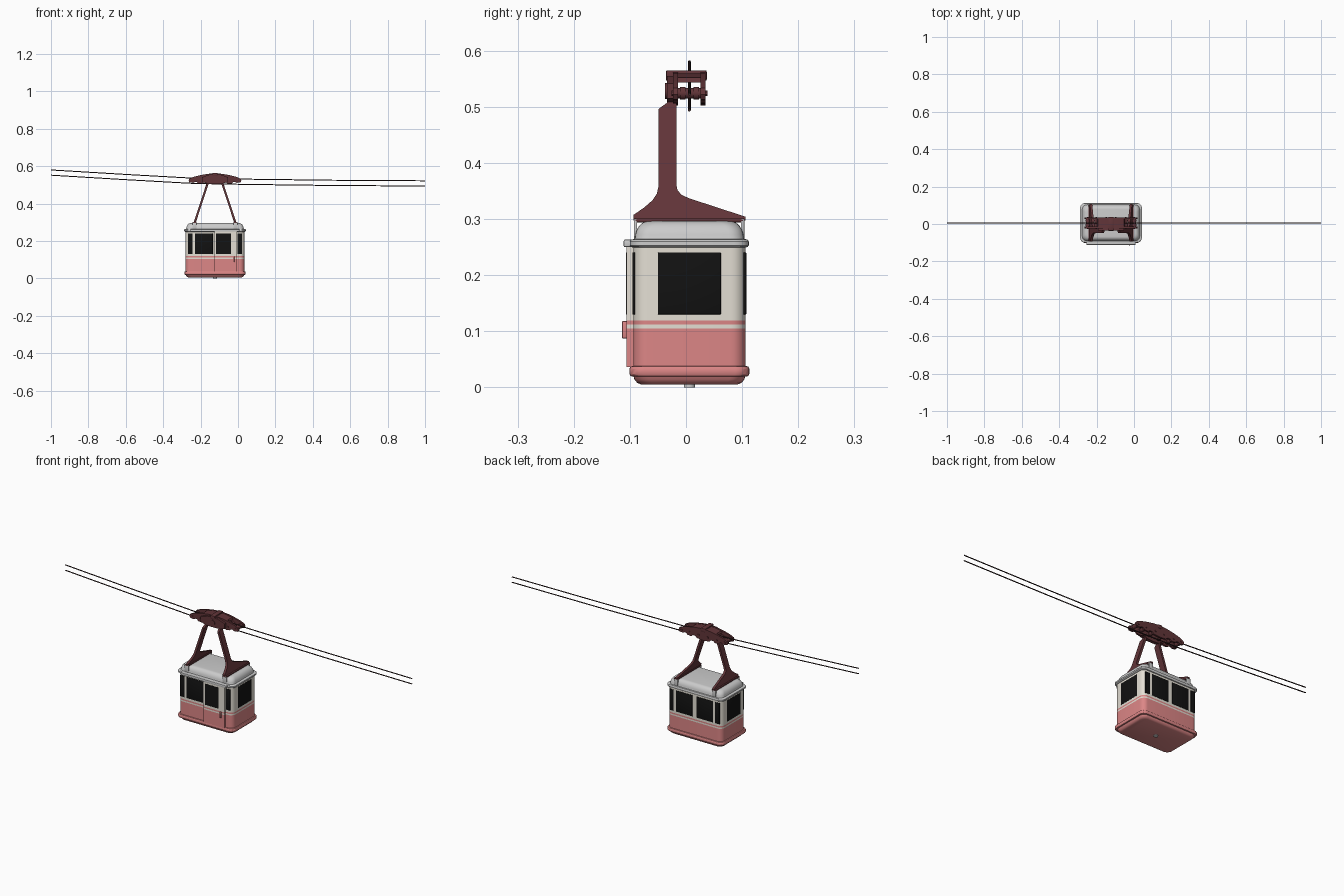
import bpy, bmesh
from math import sin, cos, pi
from mathutils import Vector, Matrix

if "Cube" in bpy.data.objects:
    bpy.data.objects.remove(bpy.data.objects["Cube"])

CX, CY = -0.123, 0.006          # cabin centre


def material(name, rgb):
    m = bpy.data.materials.new(name)
    m.diffuse_color = (*rgb, 1)
    m.use_nodes = True
    m.node_tree.nodes["Principled BSDF"].inputs["Base Color"].default_value = m.diffuse_color
    return m


RED = material("red_paint", (0.72, 0.24, 0.24))
CREAM = material("cream_paint", (0.78, 0.74, 0.66))
BROWN = material("brown_steel", (0.12, 0.035, 0.04))
GLASS = material("dark_glass", (0.006, 0.006, 0.006))
ROOF = material("roof_grey", (0.62, 0.62, 0.62))
CABLE = material("cable_steel", (0.04, 0.02, 0.02))


def finish(bm, name, mat, smooth=True):
    bmesh.ops.recalc_face_normals(bm, faces=bm.faces)
    me = bpy.data.meshes.new(name)
    bm.to_mesh(me)
    bm.free()
    ob = bpy.data.objects.new(name, me)
    bpy.context.collection.objects.link(ob)
    me.materials.append(mat)
    if smooth:
        bpy.ops.object.select_all(action='DESELECT')
        ob.select_set(True)
        bpy.context.view_layer.objects.active = ob
        bpy.ops.object.shade_smooth_by_angle(angle=0.6)
    return ob


def loft(name, levels, mat, radius=0.026, seg=6):
    """Stack of rounded rectangles; each level is (z, half x, half y)."""
    bm = bmesh.new()
    rings = []
    for z, hx, hy in levels:
        ring = []
        for k, (sx, sy) in enumerate([(1, 1), (-1, 1), (-1, -1), (1, -1)]):
            for i in range(seg + 1):
                a = (k + i / seg) * pi / 2
                ring.append(bm.verts.new((CX + sx * (hx - radius) + radius * cos(a),
                                          CY + sy * (hy - radius) + radius * sin(a), z)))
        rings.append(ring)
    n = len(rings[0])
    for lo, hi in zip(rings, rings[1:]):
        for i in range(n):
            bm.faces.new((lo[i], lo[(i + 1) % n], hi[(i + 1) % n], hi[i]))
    bm.faces.new(rings[0])
    bm.faces.new(rings[-1])
    return finish(bm, name, mat)


def box(name, x, y, z, mat, bevel=0.0):
    bm = bmesh.new()
    bmesh.ops.create_cube(bm, size=1)
    for v in bm.verts:
        v.co = Vector([(r[0] + r[1]) / 2 + c * (r[1] - r[0]) for r, c in zip((x, y, z), v.co)])
    if bevel:
        bmesh.ops.bevel(bm, geom=bm.edges[:], offset=bevel, segments=2, profile=0.5, affect='EDGES')
    return finish(bm, name, mat)


def extrude(name, pts, place, d0, d1, mat):
    """Extrude a 2D profile between two depths; place maps (u, v, depth) to 3D."""
    bm = bmesh.new()
    a = [bm.verts.new(place(u, v, d0)) for u, v in pts]
    b = [bm.verts.new(place(u, v, d1)) for u, v in pts]
    bm.faces.new(a)
    bm.faces.new(b)
    for i in range(len(pts)):
        j = (i + 1) % len(pts)
        bm.faces.new((a[i], a[j], b[j], b[i]))
    return finish(bm, name, mat)


def rod(name, centre, r, length, mat, axis='Y', sides=20):
    bm = bmesh.new()
    bmesh.ops.create_cone(bm, cap_ends=True, segments=sides, radius1=r, radius2=r, depth=length)
    m = Matrix.Translation(centre)
    if axis == 'Y':
        m = m @ Matrix.Rotation(pi / 2, 4, 'X')
    bmesh.ops.transform(bm, matrix=m, verts=bm.verts)
    return finish(bm, name, mat)


# Cabin shell: underside, bumper, painted bands, upper walls
HX, HY = 0.157, 0.1
loft("underside", [(0.005, HX - 0.014, 0.086), (0.008, HX - 0.008, 0.093), (0.014, HX - 0.003, 0.098),
                   (0.022, HX, HY)], RED)
loft("bumper", [(0.019, HX, HY), (0.020, HX + 0.005, HY + 0.005), (0.024, HX + 0.007, HY + 0.007),
                (0.033, HX + 0.007, HY + 0.007), (0.037, HX + 0.005, HY + 0.005), (0.038, HX, HY)], RED)
loft("lower_wall", [(0.03, HX, HY), (0.105, HX, HY)], RED)
loft("white_stripe", [(0.105, HX, HY), (0.112, HX, HY)], CREAM)
loft("red_stripe", [(0.112, HX, HY), (0.119, HX, HY)], RED)
loft("upper_wall", [(0.119, HX, HY), (0.255, HX, HY)], CREAM)
rod("floor_drain", (CX, CY, 0.004), 0.01, 0.008, ROOF, 'Z')

# Roof rim and dome
loft("roof_rim", [(0.249, HX, HY), (0.250, HX + 0.005, HY + 0.004), (0.253, HX + 0.008, HY + 0.006),
                  (0.260, HX + 0.008, HY + 0.006), (0.263, HX + 0.005, HY + 0.004), (0.264, HX, HY)], ROOF)
loft("roof_dome", [(0.262, HX - 0.002, 0.098)] +
     [(0.264 + 0.032 * sin(t * pi / 12), HX - 0.028 + 0.025 * cos(t * pi / 12),
       0.074 + 0.023 * cos(t * pi / 12)) for t in range(7)], ROOF)

# Windows: long sides and both ends
ZW = (0.13, 0.24)
SPANS = [(0.012, 0.107), (0.12, 0.144)]
for label, y in (("front", (-0.0955, -0.088)), ("back", (0.1, 0.1075))):
    for s in (-1, 1):
        for i, (a, b) in enumerate(SPANS):
            if label == "front" and s == 1 and i == 0:
                continue                      # the door sits here
            box(f"{label}_window", sorted((CX + s * a, CX + s * b)), y, ZW, GLASS, 0.0008)
for s in (-1, 1):
    box("end_window", sorted((CX + s * (HX - 0.006), CX + s * (HX + 0.001))), (-0.05, 0.062), ZW, GLASS, 0.0008)

# Sliding door with window, handle and rail
DX, DY = (-0.126, -0.005), (-0.106, -0.09)
for name, z, mat in (("door_lower", (0.036, 0.105), RED), ("door_white_stripe", (0.105, 0.112), CREAM),
                     ("door_red_stripe", (0.112, 0.119), RED), ("door_upper", (0.119, 0.252), CREAM)):
    box(name, DX, DY, z, mat)
box("door_window", (-0.117, -0.037), (-0.1065, -0.1), ZW, GLASS)
box("door_handle", (-0.028, -0.02), (-0.114, -0.105), (0.087, 0.118), RED, 0.002)
box("door_rail", (-0.255, 0.009), (-0.111, -0.094), (0.25, 0.263), ROOF, 0.002)

# Slanted hanger arms with flared feet
ARM = [(-0.094, 0.297), (0.106, 0.297), (0.106, 0.304), (0.06, 0.319), (0.005, 0.337), (-0.008, 0.343),
       (-0.015, 0.351), (-0.017, 0.36), (-0.017, 0.545), (-0.034, 0.545), (-0.034, 0.507), (-0.049, 0.496),
       (-0.049, 0.358), (-0.052, 0.345), (-0.06, 0.333), (-0.075, 0.32), (-0.094, 0.307)]
for s in (-1, 1):
    lean = lambda u, v, d, s=s: (CX + s * (0.109 - (v - 0.297) * 0.33 + d), u, v)
    extrude("hanger_arm", ARM, lean, -0.006, 0.006, BROWN)
    foot = sorted((CX + s * 0.098, CX + s * 0.121))
    box("arm_foot", foot, (-0.092, 0.104), (0.294, 0.301), BROWN, 0.002)
    for y in (-0.09, 0.101):
        box("roof_bracket", foot, (y - 0.003, y + 0.003), (0.258, 0.3), ROOF, 0.001)

# Carriage: arched side plates
HALF = [(0, 0.562), (0.04, 0.559), (0.08, 0.552), (0.115, 0.543), (0.137, 0.533), (0.141, 0.522),
        (0.136, 0.513), (0.115, 0.511), (0.108, 0.516), (0.098, 0.516), (0.09, 0.508), (0.068, 0.506),
        (0.06, 0.514), (0.045, 0.514), (0.036, 0.505), (0, 0.502)]
ARCH = HALF + [(-x, z) for x, z in HALF[-2:0:-1]]
flat = lambda u, v, d: (CX + u, d, v)
for y0 in (-0.023, 0.026):
    extrude("carriage_plate", ARCH, flat, y0, y0 + 0.009, BROWN)
extrude("carriage_cover", [(-0.075, 0.543), (0.075, 0.543), (0.07, 0.552), (0.03, 0.559), (-0.03, 0.559),
                           (-0.07, 0.552)], flat, -0.016, 0.028, BROWN)
extrude("hanger_plate", [(-0.07, 0.515), (-0.03, 0.505), (0.03, 0.505), (0.07, 0.515), (0.07, 0.541),
                         (0.03, 0.555), (-0.03, 0.555), (-0.07, 0.541)], flat, -0.034, -0.022, BROWN)
box("carriage_crossbar", (CX - 0.013, CX + 0.013), (-0.036, 0.037), (0.546, 0.565), BROWN, 0.003)
rod("pivot_cap", (CX, -0.03, 0.528), 0.014, 0.014, BROWN)

# Rollers with grooved rims and bolt heads
for x in (-0.124, -0.079, -0.026, 0.026, 0.079, 0.124):
    rod("roller", (CX + x, CY, 0.524), 0.009, 0.044, BROWN)
    for y in (-0.012, 0.012):
        rod("roller_rim", (CX + x, CY + y, 0.524), 0.0115, 0.01, BROWN)
    rod("roller_bolt", (CX + x, CY, 0.524), 0.005, 0.064, BROWN, sides=6)

# Upper and lower cables
PATH = [(-1, 0.58), (-0.6, 0.556), (-0.26, 0.537), (0.02, 0.531), (0.5, 0.525), (1, 0.522)]
for name, drop in (("upper_cable", 0), ("lower_cable", 0.028)):
    cu = bpy.data.curves.new(name, 'CURVE')
    cu.dimensions = '3D'
    cu.bevel_depth = 0.0026
    cu.bevel_resolution = 2
    cu.use_fill_caps = True
    sp = cu.splines.new('POLY')
    sp.points.add(len(PATH) - 1)
    for p, (x, z) in zip(sp.points, PATH):
        p.co = (x, CY, z - drop, 1)
    ob = bpy.data.objects.new(name, cu)
    cu.materials.append(CABLE)
    bpy.context.collection.objects.link(ob)
